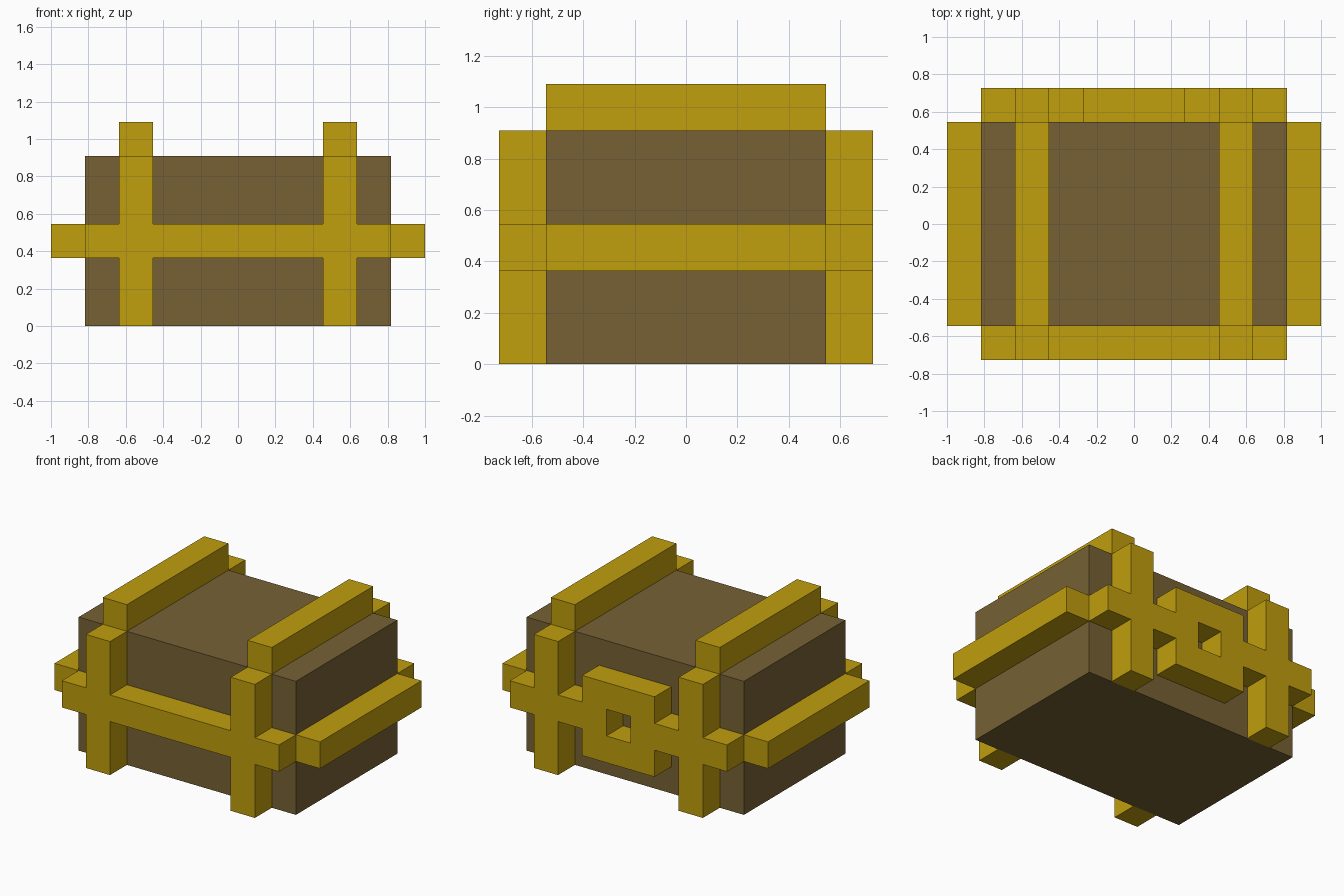
import bpy
import bmesh
from mathutils import Vector

cube = bpy.data.objects.get("Cube")
if cube:
    bpy.data.objects.remove(cube, do_unlink=True)

U = 1 / 11  # one block unit


def material(name, color):
    mat = bpy.data.materials.new(name)
    mat.diffuse_color = color
    mat.use_nodes = True
    bsdf = next(n for n in mat.node_tree.nodes if n.type == 'BSDF_PRINCIPLED')
    bsdf.inputs["Base Color"].default_value = color
    bsdf.inputs["Roughness"].default_value = 0.8
    return mat


brown = material("brown", (0.181, 0.120, 0.034, 1))
gold = material("gold", (0.527, 0.342, 0.004, 1))


def add_object(name, bm, mat):
    bmesh.ops.recalc_face_normals(bm, faces=bm.faces[:])
    mesh = bpy.data.meshes.new(name)
    bm.to_mesh(mesh)
    bm.free()
    mesh.materials.append(mat)
    obj = bpy.data.objects.new(name, mesh)
    bpy.context.scene.collection.objects.link(obj)
    return obj


def box(name, low, high, mat):
    """Box between two corners given in block units."""
    low, high = Vector(low) * U, Vector(high) * U
    bm = bmesh.new()
    bmesh.ops.create_cube(bm, size=1)
    for v in bm.verts:
        v.co = (low + high) / 2 + v.co * (high - low)
    return add_object(name, bm, mat)


def frame(name, side, filled):
    """Lattice of 2-unit cells on the front (-1) or back (+1), raised 2 units."""
    bm = bmesh.new()
    y = side * 6 * U
    for x in range(-9, 9, 2):
        for z in range(0, 10, 2):
            if filled(abs(x + 1), z):
                bm.faces.new([bm.verts.new((a * U, y, b * U)) for a, b in
                              ((x, z), (x + 2, z), (x + 2, z + 2), (x, z + 2))])
    bmesh.ops.remove_doubles(bm, verts=bm.verts[:], dist=1e-4)
    new = bmesh.ops.extrude_face_region(bm, geom=bm.faces[:])["geom"]
    bmesh.ops.translate(bm, vec=(0, side * 2 * U, 0),
                        verts=[g for g in new if isinstance(g, bmesh.types.BMVert)])
    return add_object(name, bm, gold)


# Cell rules: x is the distance of the cell centre, z is its lower edge
def straps(x, z):
    return x == 6 or z == 4


def straps_and_lock(x, z):
    if x == 0 and z == 4:      # square keyhole
        return False
    return straps(x, z) or (x <= 2 and 2 <= z <= 6)


# Chest body
box("chest_body", (-9, -6, 0), (9, 6, 10), brown)

# Front and back straps, with the lock plate on the back
frame("front_straps", -1, straps)
frame("back_straps_and_lock", 1, straps_and_lock)

# Side belts and top straps
for label, s in (("left", 1), ("right", -1)):
    box(label + "_belt", (10 * s - 1, -6, 4), (10 * s + 1, 6, 6), gold)
    box(label + "_top_strap", (6 * s - 1, -6, 10), (6 * s + 1, 6, 12), gold)
